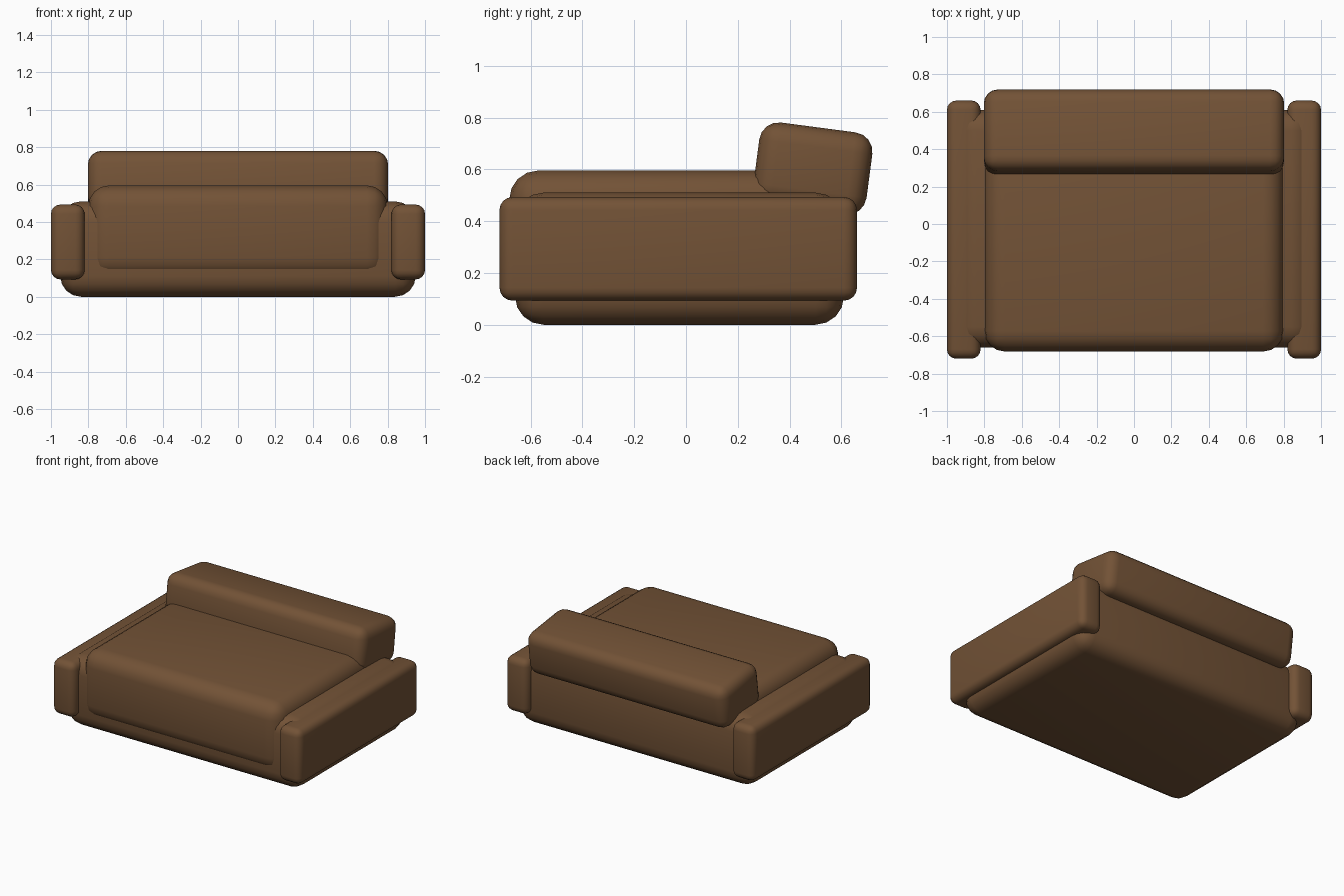
import bpy
import math

if "Cube" in bpy.data.objects:
    bpy.data.objects.remove(bpy.data.objects["Cube"])

brown = bpy.data.materials.new("brown leather")
brown.diffuse_color = (0.17, 0.085, 0.037, 1.0)
brown.use_nodes = True
brown.node_tree.nodes["Principled BSDF"].inputs["Base Color"].default_value = brown.diffuse_color


def cushion(name, lo, hi, bevel, tilt=0.0):
    """Rounded box between two corners, optionally tilted about x."""
    centre = [(a + b) / 2 for a, b in zip(lo, hi)]
    bpy.ops.mesh.primitive_cube_add(size=1, location=centre)
    ob = bpy.context.object
    ob.name = name
    ob.scale = [b - a for a, b in zip(lo, hi)]
    bpy.ops.object.transform_apply(location=False, rotation=False, scale=True)
    mod = ob.modifiers.new("round", 'BEVEL')
    mod.width = bevel
    mod.segments = 4
    bpy.ops.object.modifier_apply(modifier=mod.name)
    ob.rotation_euler.x = math.radians(tilt)
    ob.data.materials.append(brown)
    bpy.ops.object.shade_smooth_by_angle(angle=math.radians(40))
    return ob


# Body resting on the floor
cushion("base", (-0.95, -0.66, 0.0), (0.95, 0.61, 0.51), 0.11)

# Thick seat cushion
cushion("seat", (-0.80, -0.682, 0.10), (0.80, 0.45, 0.595), 0.11)

# Backrest, leaning backwards
cushion("backrest", (-0.803, 0.27, 0.443), (0.803, 0.71, 0.763), 0.075, tilt=-7.5)

# Armrests on both sides
for side, label in ((-1, "left"), (1, "right")):
    x0, x1 = sorted((side * 0.82, side * 1.0))
    cushion(label + "_armrest", (x0, -0.72, 0.093), (x1, 0.66, 0.493), 0.05)
